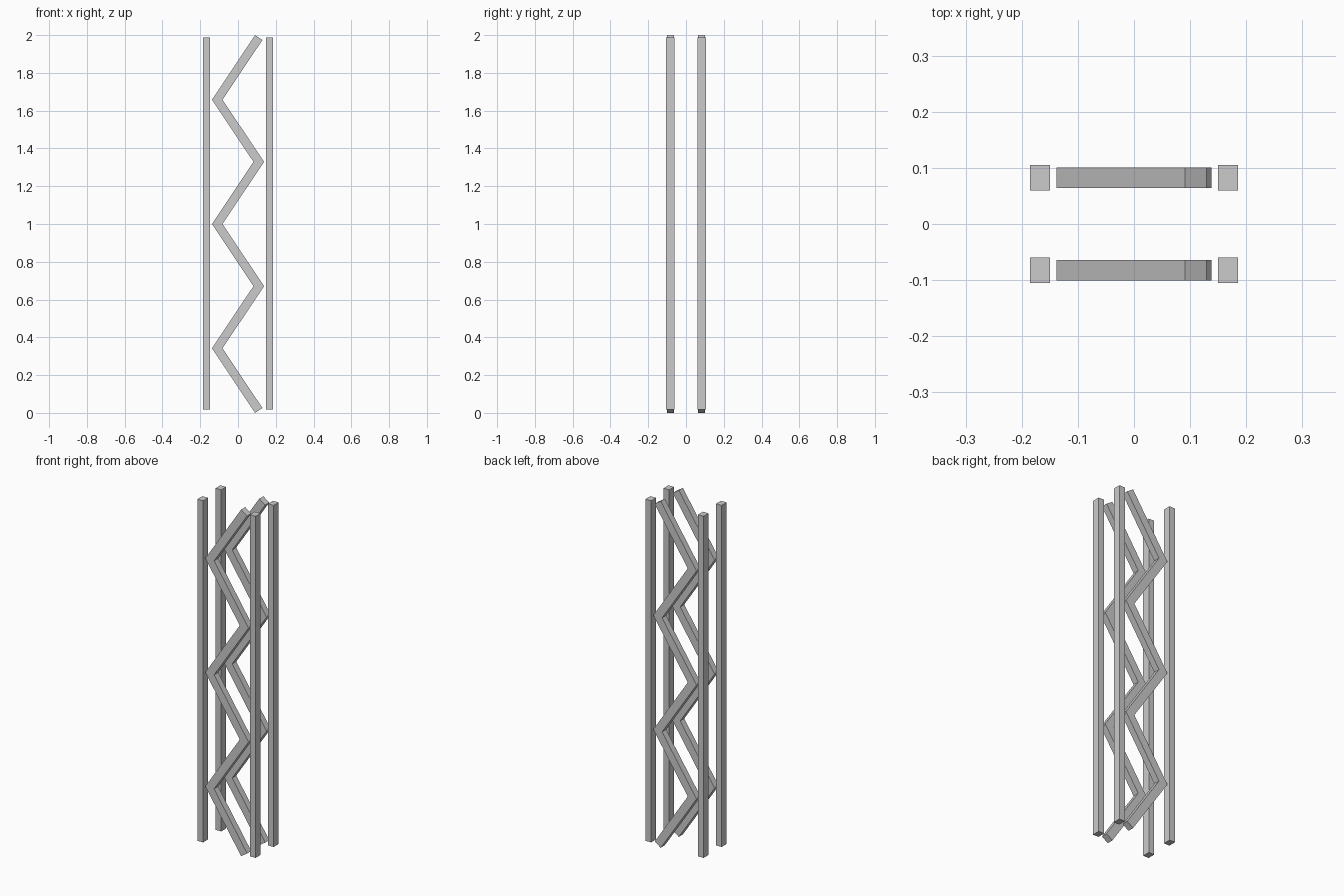
import bpy, bmesh
from mathutils import Vector

if "Cube" in bpy.data.objects:
    bpy.data.objects.remove(bpy.data.objects["Cube"])


def make_object(name, bm):
    bmesh.ops.recalc_face_normals(bm, faces=bm.faces)
    mesh = bpy.data.meshes.new(name)
    bm.to_mesh(mesh)
    bm.free()
    obj = bpy.data.objects.new(name, mesh)
    bpy.context.collection.objects.link(obj)
    return obj


def post(name, x, y, size, z0, z1):
    bm = bmesh.new()
    bmesh.ops.create_cube(bm, size=1)
    bmesh.ops.scale(bm, vec=(size[0], size[1], z1 - z0), verts=bm.verts)
    bmesh.ops.translate(bm, vec=(x, y, (z0 + z1) / 2), verts=bm.verts)
    return make_object(name, bm)


def lacing(name, y, path, width, depth):
    """Mitred rectangular bar following a zigzag path in the xz plane."""
    bm = bmesh.new()
    rings = []
    for i, p in enumerate(path):
        # Normals of the segments meeting here, combined into a mitre offset
        normals = []
        for a, b in ((i - 1, i), (i, i + 1)):
            if a >= 0 and b < len(path):
                d = (path[b] - path[a]).normalized()
                normals.append(Vector((-d.y, d.x)))
        mitre = sum(normals, Vector((0, 0))).normalized()
        off = mitre * (width / 2 / mitre.dot(normals[0]))
        corners = ((1, -1), (-1, -1), (-1, 1), (1, 1))
        rings.append([bm.verts.new((p.x + s * off.x, y + t * depth / 2, p.y + s * off.y))
                      for s, t in corners])
    for r0, r1 in zip(rings, rings[1:]):
        for k in range(4):
            n = (k + 1) % 4
            bm.faces.new((r0[k], r0[n], r1[n], r1[k]))
    bm.faces.new(rings[0])
    bm.faces.new(rings[-1])
    return make_object(name, bm)


# Zigzag centre line: six equal runs from bottom to top
Z0, STEP = 0.013, 0.329
zigzag = [Vector((0.11 if i % 2 == 0 else -0.11, Z0 + STEP * i)) for i in range(7)]

for side, y in (("front", -0.0825), ("back", 0.0825)):
    # Corner posts
    for hand, x in (("left", -0.1675), ("right", 0.1675)):
        post(f"{side}_{hand}_post", x, y, (0.036, 0.045), 0.017, 1.988)
    # Zigzag lacing bar between the posts
    lacing(f"{side}_zigzag_lacing", y, zigzag, 0.0465, 0.037)
